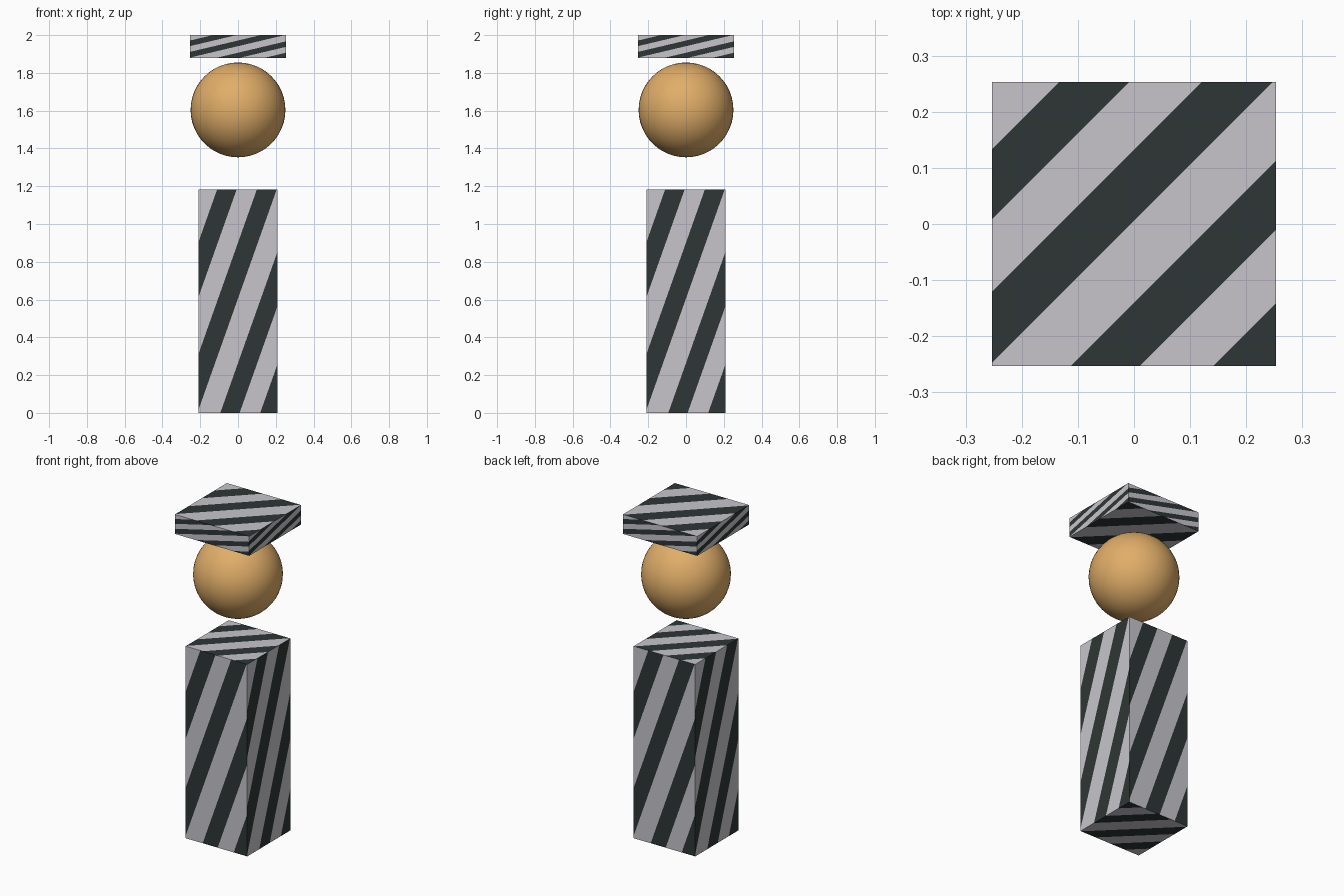
import bpy, bmesh, math
from mathutils import Vector

if "Cube" in bpy.data.objects:
    bpy.data.objects.remove(bpy.data.objects["Cube"])


def material(name, rgb):
    m = bpy.data.materials.new(name)
    m.diffuse_color = (*rgb, 1)
    m.use_nodes = True
    m.node_tree.nodes["Principled BSDF"].inputs["Base Color"].default_value = m.diffuse_color
    return m


LIGHT = material("pale grey", (0.57, 0.56, 0.60))
DARK = material("dark green grey", (0.027, 0.037, 0.035))
ORANGE = material("warm orange", (0.75, 0.42, 0.14))

# Diagonal stripe borders, as values of u - v across a face
BORDERS = (-0.763, -0.517, -0.262, -0.012, 0.277, 0.52, 0.78)

# Outward u and v directions of the six box faces
SIDES = [
    ((1, 0, 0), (0, 0, 1)),    # front
    ((0, 1, 0), (0, 0, 1)),    # right
    ((-1, 0, 0), (0, 0, 1)),   # back
    ((0, -1, 0), (0, 0, 1)),   # left
    ((1, 0, 0), (0, 1, 0)),    # top
    ((1, 0, 0), (0, -1, 0)),   # bottom
]


def striped_box(name, half_width, z0, z1):
    half = Vector((half_width, half_width, (z1 - z0) / 2))
    bm = bmesh.new()
    for u, v in SIDES:
        u, v = Vector(u), Vector(v)
        n = u.cross(v)
        # Unit square cut along the stripe borders
        sq = bmesh.new()
        sq.faces.new([sq.verts.new(p) for p in ((0, 0, 0), (1, 0, 0), (1, 1, 0), (0, 1, 0))])
        for c in BORDERS:
            bmesh.ops.bisect_plane(sq, geom=sq.verts[:] + sq.edges[:] + sq.faces[:],
                                   dist=1e-5, plane_co=(c, 0, 0), plane_no=(1, -1, 0))
        # Place the cut square on its side of the box
        for f in sq.faces:
            mid = f.calc_center_median()
            pts = [n + u * (2 * p.co.x - 1) + v * (2 * p.co.y - 1) for p in f.verts]
            face = bm.faces.new([bm.verts.new(p * half) for p in pts])
            face.material_index = sum(mid.x - mid.y > c for c in BORDERS) % 2
        sq.free()
    bmesh.ops.remove_doubles(bm, verts=bm.verts[:], dist=1e-5)
    bmesh.ops.recalc_face_normals(bm, faces=bm.faces[:])
    mesh = bpy.data.meshes.new(name)
    bm.to_mesh(mesh)
    bm.free()
    mesh.materials.append(LIGHT)
    mesh.materials.append(DARK)
    ob = bpy.data.objects.new(name, mesh)
    ob.location.z = (z0 + z1) / 2
    bpy.context.collection.objects.link(ob)


# Tall striped body and flat striped cap
striped_box("body", 0.21, 0.0, 1.183)
striped_box("cap", 0.253, 1.88, 2.0)

# Smooth round head
bpy.ops.mesh.primitive_uv_sphere_add(segments=48, ring_count=24, radius=0.251,
                                     location=(0, 0, 1.604))
head = bpy.context.object
head.name = "head"
head.data.materials.append(ORANGE)
bpy.ops.object.shade_smooth()
